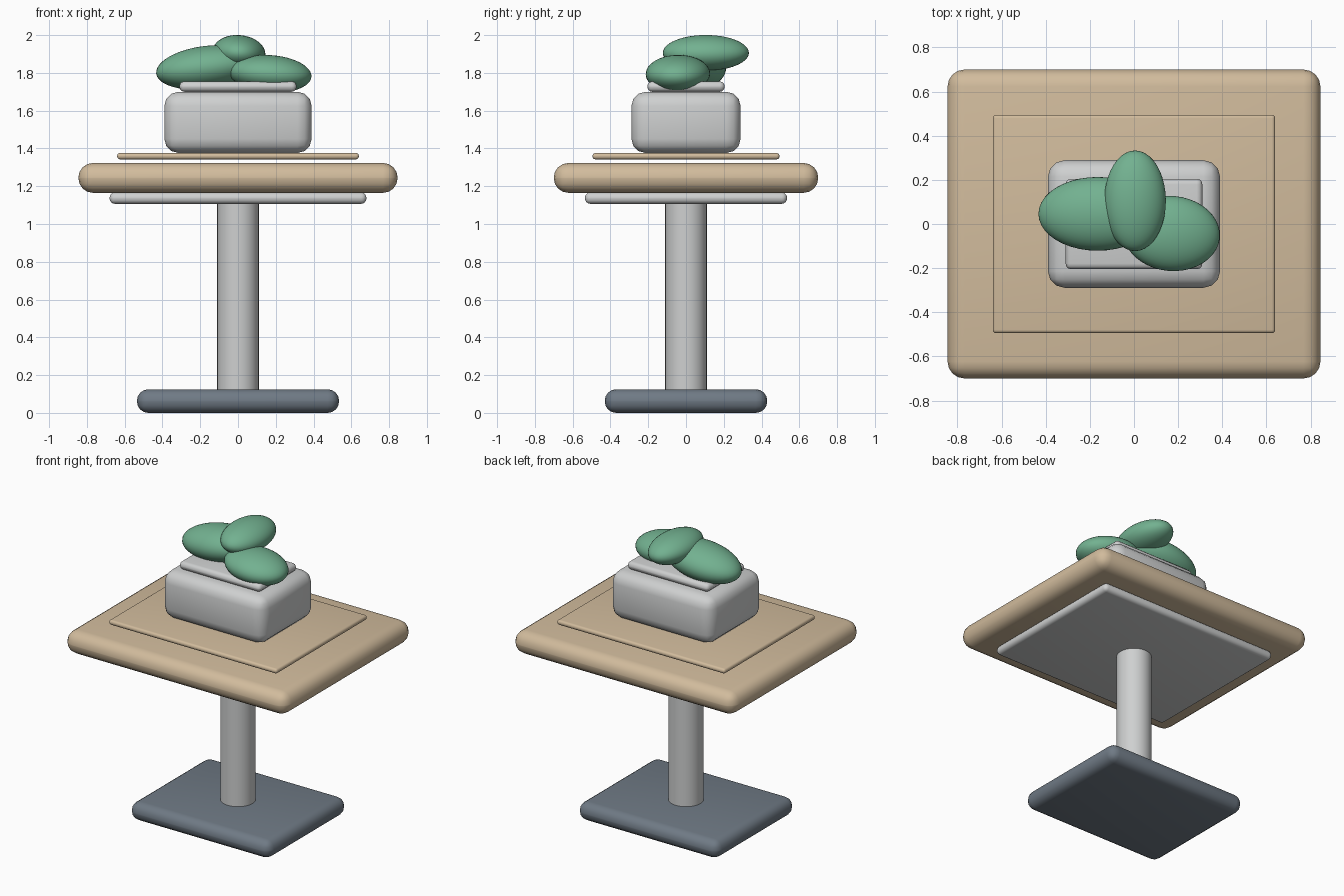
import bpy, math

if "Cube" in bpy.data.objects:
    bpy.data.objects.remove(bpy.data.objects["Cube"])


def material(name, rgb):
    m = bpy.data.materials.new(name)
    m.diffuse_color = (*rgb, 1)
    m.use_nodes = True
    m.node_tree.nodes["Principled BSDF"].inputs["Base Color"].default_value = m.diffuse_color
    return m


TAN = material("tan wood", (0.64, 0.50, 0.335))
GREY = material("light grey", (0.62, 0.63, 0.63))
SLATE = material("slate", (0.16, 0.195, 0.235))
GREEN = material("leaf green", (0.17, 0.44, 0.28))


def finish(obj, name, mat, angle=40):
    obj.name = name
    obj.data.materials.append(mat)
    bpy.ops.object.shade_smooth_by_angle(angle=math.radians(angle))
    return obj


def slab(name, mat, hx, hy, z0, z1, bevel, segments=4):
    """Rounded box centred on the vertical axis."""
    bpy.ops.mesh.primitive_cube_add(size=1, location=(0, 0, (z0 + z1) / 2))
    obj = bpy.context.object
    obj.scale = (2 * hx, 2 * hy, z1 - z0)
    bpy.ops.object.transform_apply(location=False, rotation=False, scale=True)
    mod = obj.modifiers.new("round edges", 'BEVEL')
    mod.width, mod.segments, mod.limit_method = bevel, segments, 'NONE'
    bpy.ops.object.modifier_apply(modifier=mod.name)
    return finish(obj, name, mat)


def leaf(name, centre, radii, tilt):
    """Flattened ellipsoid leaf."""
    bpy.ops.mesh.primitive_uv_sphere_add(segments=40, ring_count=24, radius=1,
                                         location=centre)
    obj = bpy.context.object
    obj.scale = radii
    obj.rotation_euler = [math.radians(a) for a in tilt]
    bpy.ops.object.transform_apply(location=False, rotation=True, scale=True)
    return finish(obj, name, GREEN, 60)


# Pedestal
slab("base", SLATE, 0.535, 0.43, 0.0, 0.125, 0.06)
bpy.ops.mesh.primitive_cylinder_add(vertices=32, radius=0.11, depth=1.02,
                                    location=(0, 0, 0.61))
finish(bpy.context.object, "column", GREY)

# Table
slab("under_plate", GREY, 0.68, 0.535, 1.107, 1.167, 0.028)
slab("table_top", TAN, 0.845, 0.70, 1.165, 1.323, 0.077)
slab("table_mat", TAN, 0.64, 0.495, 1.342, 1.376, 0.016)

# Planter
slab("planter", GREY, 0.39, 0.289, 1.376, 1.70, 0.075, 3)
slab("planter_lid", GREY, 0.31, 0.205, 1.70, 1.755, 0.026, 3)

# Leaves
leaf("leaf_left", (-0.165, 0.046, 1.829), (0.27, 0.167, 0.114), (0, -7, 0))
leaf("leaf_right", (0.17, -0.043, 1.795), (0.22, 0.17, 0.099), (0, 4, -5))
leaf("leaf_top", (0.005, 0.105, 1.906), (0.14, 0.228, 0.094), (0, 5, 0))
